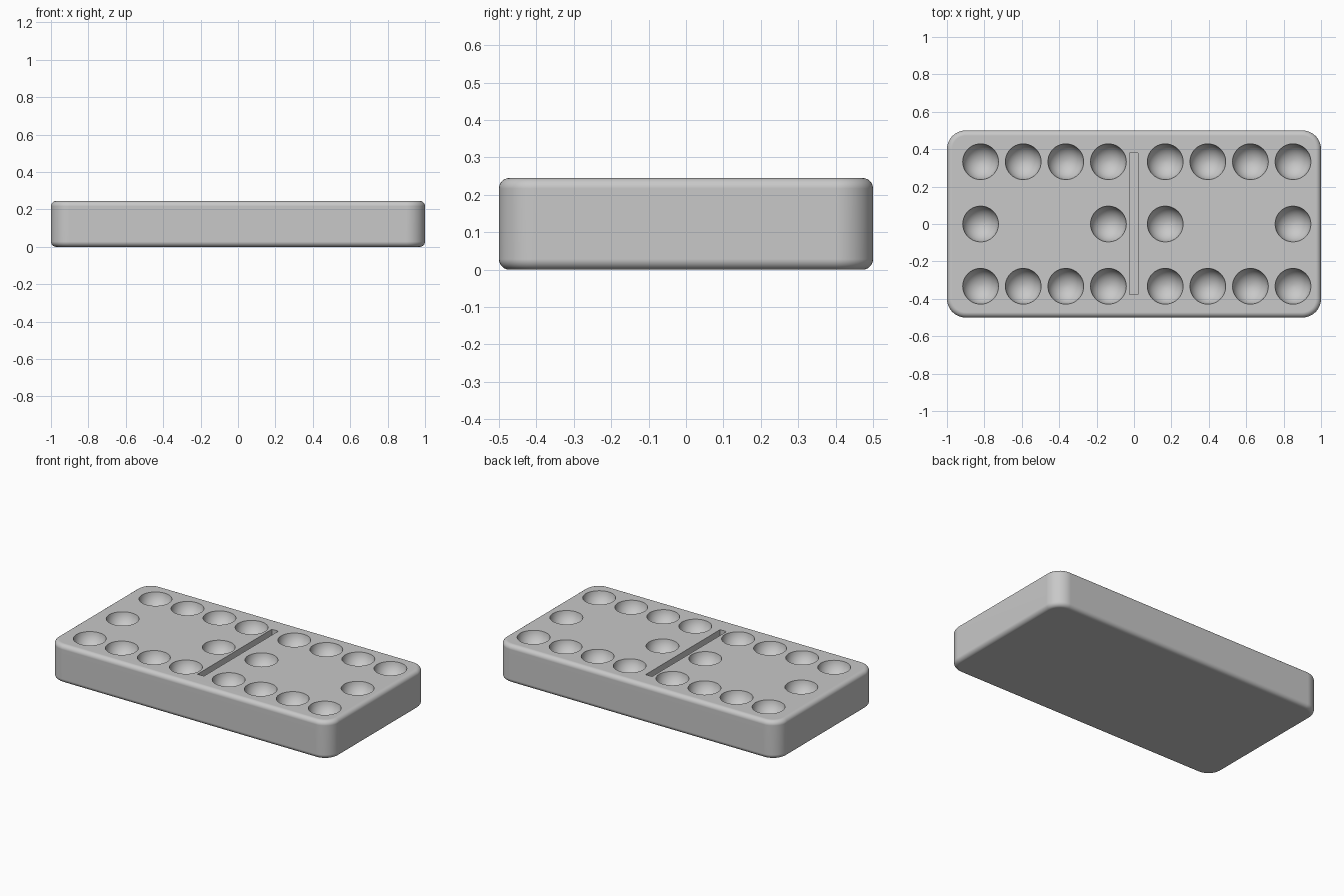
import bpy
import bmesh
from mathutils import Matrix, Vector

LENGTH, WIDTH, HEIGHT = 2.0, 1.0, 0.245
CORNER, EDGE = 0.1, 0.028
PIP_RADIUS, PIP_LIFT = 0.0965, 0.01
SLOT_DEPTH = 0.04

cube = bpy.data.objects.get("Cube")
if cube:
    bpy.data.objects.remove(cube, do_unlink=True)

# Single grey material
grey = bpy.data.materials.new("light grey")
colour = (0.58, 0.58, 0.58, 1)
grey.diffuse_color = colour
grey.use_nodes = True
grey.node_tree.nodes["Principled BSDF"].inputs["Base Color"].default_value = colour


def make_object(name, bm):
    mesh = bpy.data.meshes.new(name)
    bm.to_mesh(mesh)
    bm.free()
    mesh.materials.append(grey)
    obj = bpy.data.objects.new(name, mesh)
    bpy.context.collection.objects.link(obj)
    return obj


def add_box(bm, centre, size):
    matrix = Matrix.Translation(centre) @ Matrix.Diagonal((*size, 1))
    bmesh.ops.create_cube(bm, size=1, matrix=matrix)


def round_edges(bm, edges, radius, segments):
    bmesh.ops.bevel(bm, geom=edges, offset=radius, segments=segments,
                    profile=0.5, affect='EDGES', clamp_overlap=True)


# Tile body: rounded plan corners, then softened top and bottom rims
bm = bmesh.new()
add_box(bm, (0, 0, HEIGHT / 2), (LENGTH, WIDTH, HEIGHT))
upright = [e for e in bm.edges if abs(e.verts[0].co.z - e.verts[1].co.z) > 0.1]
round_edges(bm, upright, CORNER, 12)
rims = [e for e in bm.edges if abs(e.verts[0].co.z - e.verts[1].co.z) < 0.001]
round_edges(bm, rims, EDGE, 6)
body = make_object("tile_body", bm)

# Cutter: pips around each half, and the dividing slot
bm = bmesh.new()
for start in (-0.82, 0.167):
    for column in range(4):
        for row in (-1, 0, 1):
            if row == 0 and column in (1, 2):
                continue
            spot = Vector((start + column * 0.2277, row * 0.333, HEIGHT + PIP_LIFT))
            bmesh.ops.create_uvsphere(bm, u_segments=40, v_segments=24,
                                      radius=PIP_RADIUS,
                                      matrix=Matrix.Translation(spot))
add_box(bm, (-0.002, 0.002, HEIGHT), (0.046, 0.756, SLOT_DEPTH * 2))
cutter = make_object("recess_cutter", bm)
cutter.hide_render = True

# Carve the recesses
bpy.ops.object.select_all(action='DESELECT')
bpy.context.view_layer.objects.active = body
body.select_set(True)
carve = body.modifiers.new("carve", 'BOOLEAN')
carve.operation = 'DIFFERENCE'
carve.solver = 'EXACT'
carve.object = cutter
bpy.ops.object.modifier_apply(modifier=carve.name)
bpy.data.objects.remove(cutter, do_unlink=True)

# Smooth shading with crisp recess rims and flat large faces
bpy.ops.object.shade_smooth_by_angle(angle=0.55)
weighted = body.modifiers.new("weighted_normals", 'WEIGHTED_NORMAL')
weighted.keep_sharp = True
